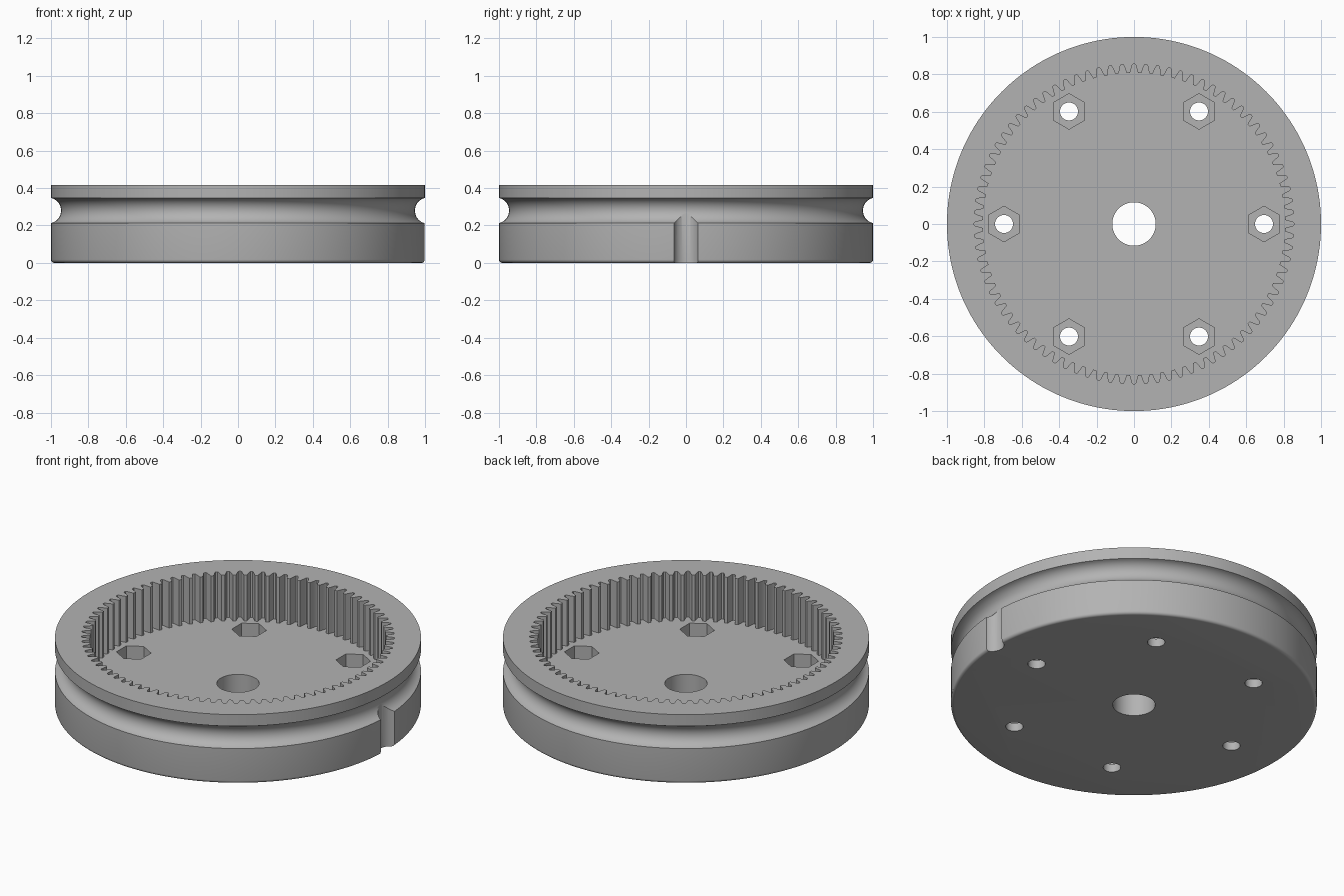
import bpy, bmesh
from math import sin, cos, pi, tau, radians, sqrt

cube = bpy.data.objects.get("Cube")
if cube:
    bpy.data.objects.remove(cube, do_unlink=True)

HEIGHT, FLOOR, NUT_FLOOR = 0.417, 0.14, 0.05
TEETH = 84
GROOVE_Z, GROOVE_R, GROOVE_X = 0.28, 0.069, 1.015

grey = bpy.data.materials.new("plain grey")
grey.use_nodes = True
colour = (0.45, 0.45, 0.45, 1)
grey.diffuse_color = colour
grey.node_tree.nodes["Principled BSDF"].inputs["Base Color"].default_value = colour


def finish(name, bm):
    bmesh.ops.recalc_face_normals(bm, faces=bm.faces)
    mesh = bpy.data.meshes.new(name)
    bm.to_mesh(mesh)
    bm.free()
    mesh.materials.append(grey)
    obj = bpy.data.objects.new(name, mesh)
    bpy.context.collection.objects.link(obj)
    return obj


def lathe(name, profile, steps):
    """Revolve an (r, z) outline into a closed solid with flat end caps."""
    bm = bmesh.new()
    rings = [[bm.verts.new((r * cos(tau * i / steps), r * sin(tau * i / steps), z))
              for i in range(steps)] for r, z in profile]
    for low, high in zip(rings, rings[1:]):
        for i in range(steps):
            j = (i + 1) % steps
            bm.faces.new((low[i], low[j], high[j], high[i]))
    bm.faces.new(rings[0])
    bm.faces.new(rings[-1])
    return finish(name, bm)


def add_prism(bm, outline, z0, z1):
    """Add a vertical prism over an (x, y) outline."""
    face = bm.faces.new([bm.verts.new((x, y, z0)) for x, y in outline])
    top = bmesh.ops.extrude_face_region(bm, geom=[face])["geom"]
    bmesh.ops.translate(bm, vec=(0, 0, z1 - z0),
                        verts=[v for v in top if isinstance(v, bmesh.types.BMVert)])


def polygon(x, y, r, sides, start=0.0):
    return [(x + r * cos(start + tau * i / sides), y + r * sin(start + tau * i / sides))
            for i in range(sides)]


def cut(target, name, bm):
    cutter = finish(name, bm)
    cutter.hide_render = True
    mod = target.modifiers.new(name, "BOOLEAN")
    mod.operation, mod.solver, mod.object = "DIFFERENCE", "EXACT", cutter
    bpy.context.view_layer.objects.active = target
    bpy.ops.object.modifier_apply(modifier=name)
    bpy.data.objects.remove(cutter, do_unlink=True)


# Grooved wheel outline: rounded lower rim, round belt groove, upper flange
rim = 0.018
profile = [(1 - rim + rim * sin(a), rim - rim * cos(a))
           for a in (i * pi / 10 for i in range(6))]
half = sqrt(GROOVE_R ** 2 - (GROOVE_X - 1) ** 2)
reach = pi / 2 - (GROOVE_X - 1) / GROOVE_R
for i in range(17):
    a = reach * (i / 8 - 1)
    profile.append((min(1, GROOVE_X - GROOVE_R * cos(a)), GROOVE_Z + GROOVE_R * sin(a)))
profile.append((1, HEIGHT))
wheel = lathe("ring_gear_wheel", profile, 160)

# Internal gear pocket: rounded slots between the teeth
slot = [(-0.36, 0.808), (-0.25, 0.829), (-0.17, 0.847), (-0.09, 0.855),
        (0.09, 0.855), (0.17, 0.847), (0.25, 0.829), (0.36, 0.808)]
gear = [(r * cos(tau * (i + f) / TEETH), r * sin(tau * (i + f) / TEETH))
        for i in range(TEETH) for f, r in slot]
bm = bmesh.new()
add_prism(bm, gear, FLOOR, HEIGHT + 0.1)
cut(wheel, "gear_pocket", bm)

# Six hexagonal nut pockets
centres = [(0.695 * cos(i * pi / 3), 0.695 * sin(i * pi / 3)) for i in range(6)]
bm = bmesh.new()
for x, y in centres:
    add_prism(bm, polygon(x, y, 0.095, 6, pi / 2), NUT_FLOOR, FLOOR + 0.05)
cut(wheel, "nut_pockets", bm)

# Bolt holes and the axle bore
bm = bmesh.new()
for x, y in centres:
    add_prism(bm, polygon(x, y, 0.048, 32), -0.1, FLOOR + 0.02)
add_prism(bm, polygon(0, 0, 0.116, 64), -0.1, FLOOR + 0.1)
cut(wheel, "round_holes", bm)

# Cable notch on the left side, running up into the groove
bm = bmesh.new()
add_prism(bm, polygon(GROOVE_X, 0, 0.067, 48), -0.1, GROOVE_Z)
cut(wheel, "cable_notch", bm)

bpy.ops.object.select_all(action="DESELECT")
wheel.select_set(True)
bpy.context.view_layer.objects.active = wheel
bpy.ops.object.shade_smooth_by_angle(angle=radians(28))
